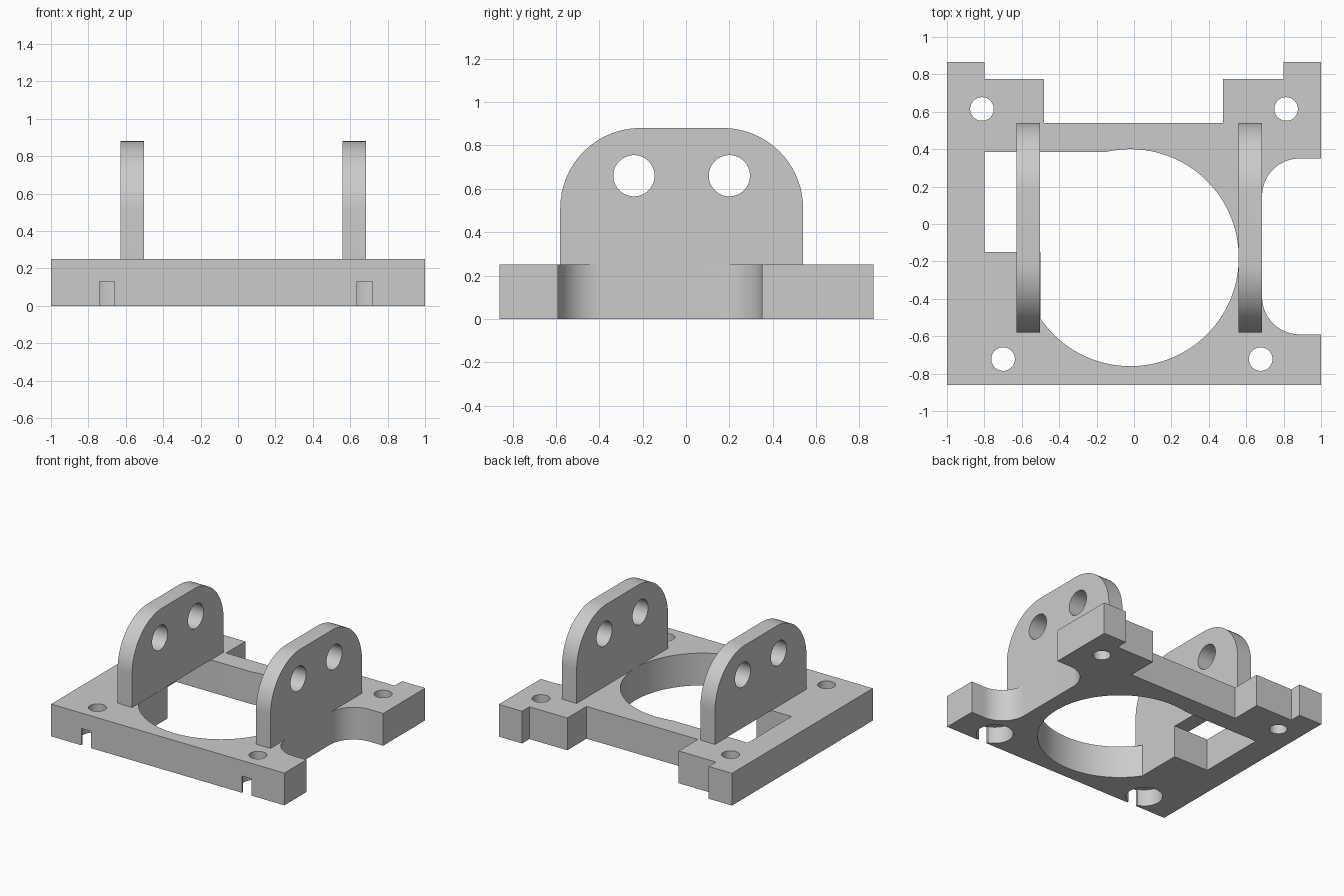
import bpy
import bmesh
from math import cos, sin, radians, pi
from mathutils import Vector

cube = bpy.data.objects.get("Cube")
if cube:
    bpy.data.objects.remove(cube)

# Single grey finish
grey = bpy.data.materials.new("light_grey")
grey.use_nodes = True
colour = (0.6, 0.6, 0.6, 1)
grey.diffuse_color = colour
grey.node_tree.nodes["Principled BSDF"].inputs["Base Color"].default_value = colour


def arc(cx, cy, r, start, end, steps=24):
    """Points along an arc, angles in degrees."""
    angles = [radians(start + (end - start) * i / steps) for i in range(steps + 1)]
    return [(cx + r * cos(a), cy + r * sin(a)) for a in angles]


def circle(cx, cy, r, steps=64):
    return arc(cx, cy, r, 0, 360, steps)[:-1]


def rect(x0, x1, y0, y1):
    return [(x0, y0), (x1, y0), (x1, y1), (x0, y1)]


def prism(name, outline, low, high, along_x=False):
    """Extrude an outline along z, or a (y, z) outline along x."""
    def place(p, h):
        return (h, *p) if along_x else (*p, h)
    bm = bmesh.new()
    face = bm.faces.new([bm.verts.new(place(p, low)) for p in outline])
    top = bmesh.ops.extrude_face_region(bm, geom=[face])["geom"]
    shift = Vector(place((0, 0), high - low))
    bmesh.ops.translate(bm, vec=shift, verts=[v for v in top if isinstance(v, bmesh.types.BMVert)])
    bmesh.ops.recalc_face_normals(bm, faces=bm.faces)
    mesh = bpy.data.meshes.new(name)
    bm.to_mesh(mesh)
    bm.free()
    mesh.materials.append(grey)
    obj = bpy.data.objects.new(name, mesh)
    bpy.context.collection.objects.link(obj)
    return obj


def activate(obj):
    bpy.ops.object.select_all(action="DESELECT")
    obj.select_set(True)
    bpy.context.view_layer.objects.active = obj


def cut(obj, outline, low, high, along_x=False):
    """Subtract a prism, then discard it."""
    cutter = prism("cutter", outline, low, high, along_x)
    cutter.hide_render = True
    mod = obj.modifiers.new("cut", "BOOLEAN")
    mod.operation, mod.solver, mod.object = "DIFFERENCE", "EXACT", cutter
    activate(obj)
    bpy.ops.object.modifier_apply(modifier=mod.name)
    bpy.data.objects.remove(cutter)


def finish(obj):
    activate(obj)
    bpy.ops.object.shade_smooth_by_angle(angle=pi / 6)


# Base plate with stepped rear corners and a rounded bay on its left side
THICK = 0.25
outline = [(-1, -0.86), (1, -0.86), (1, -0.59)]
outline += arc(0.885, -0.39, 0.2, 270, 180)
outline += arc(0.885, 0.15, 0.2, 180, 90)
outline += [(1, 0.35), (1, 0.865), (0.8, 0.865), (0.8, 0.775), (0.475, 0.775), (0.475, 0.54)]
outline += [(-0.48, 0.54), (-0.48, 0.775), (-0.8, 0.775), (-0.8, 0.865), (-1, 0.865)]
base = prism("base_plate", outline, 0, THICK)

# Main bore, flattened on one side, and the window joining it
cut(base, arc(-0.02, -0.18, 0.58, -145.9, 145.9, 96), -0.1, 0.4)
cut(base, rect(-0.8, -0.1, -0.15, 0.385), -0.1, 0.4)

# Rear screw holes
for x in (-0.813, 0.813):
    cut(base, circle(x, 0.615, 0.063), -0.1, 0.4)

# Front screw holes with recesses underneath and slots to the front edge
for x in (-0.7, 0.677):
    cut(base, circle(x, -0.722, 0.063), -0.1, 0.4)
    cut(base, circle(x, -0.722, 0.13), -0.1, 0.13)
    cut(base, rect(x - 0.041, x + 0.041, -1, -0.72), -0.1, 0.13)
finish(base)

# Upright ears with rounded tops and two pin holes each
profile = [(-0.58, THICK), (0.54, THICK)]
profile += arc(0.17, 0.51, 0.37, 0, 90) + arc(-0.21, 0.51, 0.37, 90, 180)
for name, x in (("right_ear", -0.627), ("left_ear", 0.56)):
    ear = prism(name, profile, x, x + 0.125, True)
    for y in (-0.24, 0.2):
        cut(ear, circle(y, 0.66, 0.095), x - 0.1, x + 0.3, True)
    finish(ear)
